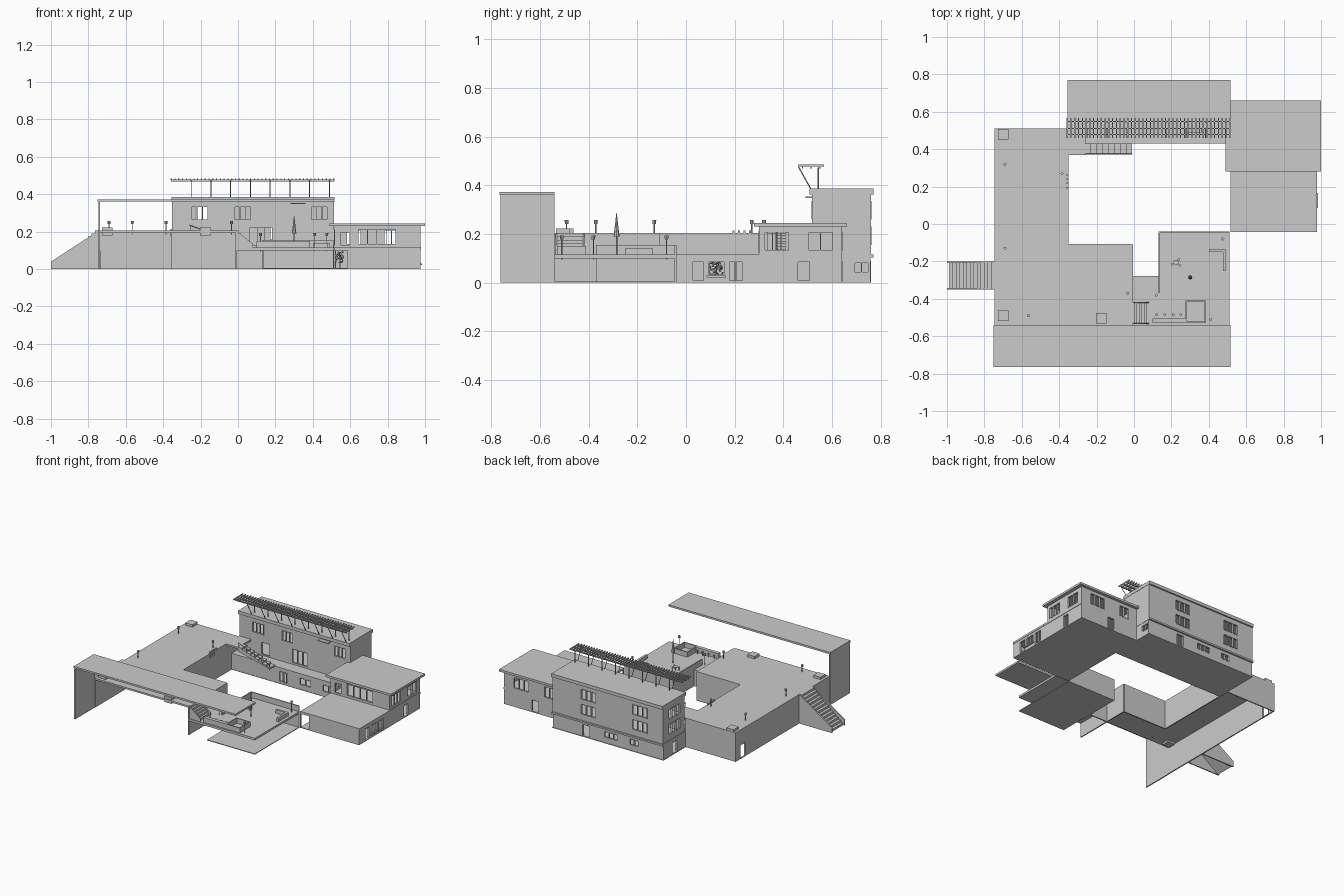
import bpy, bmesh, math, random
from mathutils import Vector, Matrix

random.seed(3)

def finish(name, bm):
    bmesh.ops.recalc_face_normals(bm, faces=bm.faces)
    me = bpy.data.meshes.new(name)
    bm.to_mesh(me)
    bm.free()
    ob = bpy.data.objects.new(name, me)
    bpy.context.collection.objects.link(ob)
    return ob

def add_box(bm, x0, x1, y0, y1, z0, z1):
    m = Matrix.Translation(((x0 + x1) / 2, (y0 + y1) / 2, (z0 + z1) / 2)) @ Matrix.Diagonal((x1 - x0, y1 - y0, z1 - z0, 1))
    bmesh.ops.create_cube(bm, size=1, matrix=m)

def boxes(name, *items):
    bm = bmesh.new()
    for b in items:
        add_box(bm, *b)
    return finish(name, bm)

def add_rod(bm, a, b, r1, r2=None, seg=6):
    a, b = Vector(a), Vector(b)
    d = b - a
    m = Matrix.Translation((a + b) / 2) @ d.to_track_quat('Z', 'Y').to_matrix().to_4x4()
    bmesh.ops.create_cone(bm, cap_ends=True, segments=seg, radius1=r1,
                          radius2=r1 if r2 is None else r2, depth=d.length, matrix=m)

def prism(name, pts, y0, y1):
    """Extrude an x-z profile along y."""
    bm = bmesh.new()
    f = bm.faces.new([bm.verts.new((x, y0, z)) for x, z in pts])
    ext = bmesh.ops.extrude_face_region(bm, geom=[f])
    bmesh.ops.translate(bm, vec=(0, y1 - y0, 0), verts=[v for v in ext['geom'] if isinstance(v, bmesh.types.BMVert)])
    return finish(name, bm)

def stairs(name, xa, za, xb, zb, y0, y1, n, drop):
    """Steps from (xa, za) to (xb, zb) with a sloping underside."""
    dx, dz = (xb - xa) / n, (zb - za) / n
    pts = [(xa, za)]
    for i in range(n):
        pts += [(xa + i * dx, za + (i + 1) * dz), (xa + (i + 1) * dx, za + (i + 1) * dz)]
    prism(name, pts + [(xb, max(zb - drop, 0))], y0, y1)

def wall(name, axis, c, u0, u1, z0, z1, openings=(), t=0.01):
    """Wall in the plane axis=c with framed openings (u0, u1, z0, z1, panes)."""
    us = sorted({u0, u1, *[o[0] for o in openings], *[o[1] for o in openings]})
    zs = sorted({z0, z1, *[o[2] for o in openings], *[o[3] for o in openings]})
    pos = (lambda u, z: (c, u, z)) if axis == 'x' else (lambda u, z: (u, c, z))
    bm = bmesh.new()
    grid = {(u, z): bm.verts.new(pos(u, z)) for u in us for z in zs}
    for ua, ub in zip(us, us[1:]):
        for za, zb in zip(zs, zs[1:]):
            mu, mz = (ua + ub) / 2, (za + zb) / 2
            if not any(o[0] < mu < o[1] and o[2] < mz < o[3] for o in openings):
                bm.faces.new([grid[ua, za], grid[ub, za], grid[ub, zb], grid[ua, zb]])
    bmesh.ops.delete(bm, geom=[v for v in bm.verts if not v.link_faces], context='VERTS')
    mod = finish(name, bm).modifiers.new("thickness", 'SOLIDIFY')
    mod.thickness, mod.offset = t, 0
    bars, f = [], 0.004
    for a, b, lo, hi, n in openings:
        if n:
            bars += [(a, b, lo, lo + f), (a, b, hi - f, hi)]
            bars += [(a + i * (b - a - f) / n, a + i * (b - a - f) / n + f, lo, hi) for i in range(n + 1)]
    if bars:
        h = t * 0.65
        boxes(name + "_frames", *[((c - h, c + h, a, b) if axis == 'x' else (a, b, c - h, c + h)) + (lo, hi)
                                  for a, b, lo, hi in bars])

# Raised deck: L-shaped slab on thin retaining walls, open underneath
D = 0.205
boxes("deck_slab", (-0.745, -0.355, -0.54, 0.51, D - 0.012, D), (-0.355, -0.01, -0.54, -0.11, D - 0.012, D))
wall("deck_left_wall", 'x', -0.741, -0.54, 0.51, 0, D, [(0.40, 0.46, 0, 0.1, 1)], 0.008)
wall("deck_back_wall", 'y', 0.506, -0.745, -0.355, 0, D, t=0.008)
wall("court_left_wall", 'x', -0.355, -0.11, 0.51, 0, D, t=0.008)
wall("court_front_wall", 'y', -0.112, -0.355, -0.01, 0, D, t=0.008)
wall("deck_step_wall", 'x', -0.01, -0.54, -0.11, 0, D, t=0.008)

# Long front canopy carried by an end wall
boxes("front_canopy", (-0.75, 0.515, -0.765, -0.54, 0.36, 0.373))
wall("canopy_end_wall", 'x', -0.743, -0.762, -0.54, 0, 0.36, t=0.008)

# Outer staircase on the left
stairs("left_stair", -0.99, 0.0, -0.745, D, -0.345, -0.205, 13, 0.03)
for y in (-0.35, -0.208):
    prism("left_stair_cheek", [(-1, 0), (-1, 0.04), (-0.745, D), (-0.745, 0)], y, y + 0.008)

# Lower terrace with the open room below it
T = 0.115
boxes("terrace_slab", (-0.01, 0.51, -0.54, -0.28, 0.1, T), (0.135, 0.51, -0.28, -0.04, 0.1, T))
boxes("terrace_room_floor", (0.135, 0.51, -0.54, -0.04, 0, 0.005))
wall("terrace_room_side", 'x', 0.135, -0.37, -0.04, 0, 0.155, t=0.008)
wall("terrace_room_back", 'y', -0.044, 0.135, 0.51, 0, 0.155, t=0.008)
wall("notch_wall", 'y', -0.282, -0.01, 0.135, 0, T, t=0.008)
stairs("terrace_stair", 0.07, T, -0.01, D, -0.53, -0.42, 6, 0.09)
for y in (-0.535, -0.422):
    prism("terrace_stair_cheek", [(-0.01, T), (-0.01, D), (0.08, 0.135), (0.08, T)], y, y + 0.006)

# Main house: ground floor with front terrace, two floors above
boxes("house_floor", (-0.355, 0.515, 0.43, 0.76, 0, 0.005))
boxes("house_terrace_slab", (-0.355, 0.515, 0.43, 0.77, 0.103, T))
wall("house_ground_front", 'y', 0.436, -0.355, 0.51, 0, 0.103,
     [(0.02, 0.08, 0.015, 0.09, 2), (0.18, 0.27, 0.035, 0.085, 2), (0.36, 0.45, 0.035, 0.085, 2)])
wall("house_ground_back", 'y', 0.753, -0.35, 0.51, 0, 0.103,
     [(0.22, 0.28, 0.005, 0.09, 1), (0.0, 0.11, 0.04, 0.085, 3), (-0.16, -0.09, 0.04, 0.085, 2)])
wall("house_ground_left", 'x', -0.348, 0.43, 0.755, 0, 0.103, [(0.6, 0.66, 0.005, 0.09, 1)])
wall("house_ground_right", 'x', 0.508, 0.43, 0.755, 0, 0.103, [(0.69, 0.75, 0.04, 0.085, 2)])
up = (0.26, 0.335, 3)
wall("house_front", 'y', 0.522, -0.352, 0.512, T, 0.365,
     [(-0.25, -0.16, *up), (-0.02, 0.07, *up), (0.39, 0.48, *up),
      (0.06, 0.185, 0.125, 0.225, 3), (-0.18, -0.11, 0.12, 0.21, 1)])
wall("house_back", 'y', 0.755, -0.352, 0.512, T, 0.365,
     [(x, x + 0.12, z, z + 0.075, 3) for x in (-0.23, 0.17) for z in (0.155, 0.26)])
wall("house_left", 'x', -0.347, 0.522, 0.755, T, 0.365, [(0.57, 0.7, z, z + 0.075, 3) for z in (0.155, 0.26)])
wall("house_right", 'x', 0.508, 0.522, 0.755, T, 0.365)
boxes("house_mid_floor", (-0.35, 0.51, 0.525, 0.755, 0.236, 0.244))
boxes("house_roof", (-0.355, 0.515, 0.507, 0.77, 0.363, 0.386))
boxes("window_shade", (0.28, 0.36, 0.49, 0.52, 0.348, 0.354))

# Steps from deck down to the house terrace
boxes("stair_landing", (-0.355, -0.26, 0.37, 0.52, D - 0.012, D))
stairs("court_stair", -0.01, T, -0.26, D, 0.372, 0.43, 8, 0.03)
bm = bmesh.new()
add_rod(bm, (-0.26, 0.373, D + 0.03), (-0.01, 0.373, T + 0.03), 0.003)
for i in range(5):
    x, z = -0.255 + i * 0.06, D - i * 0.0216
    add_rod(bm, (x, 0.373, z - 0.01), (x, 0.373, z + 0.028), 0.002)
finish("court_stair_rail", bm)

# Slatted pergola along the roof edge
boxes("pergola_slats", *[(x, x + 0.006, 0.46, 0.567, 0.477, 0.485)
                         for x in [-0.36 + i * 0.869 / 43 for i in range(44)]])
boxes("pergola_beams", *[(-0.358, 0.515, y, y + 0.006, 0.469, 0.478) for y in (0.475, 0.508, 0.545)])
bm = bmesh.new()
for i in range(8):
    x = -0.25 + i * 0.1055
    add_rod(bm, (x, 0.543, 0.38), (x, 0.543, 0.473), 0.003)
    add_rod(bm, (x, 0.515, 0.38), (x, 0.462, 0.475), 0.0025)
finish("pergola_posts", bm)

# Right building: ground floor with flat roof
boxes("right_floor", (0.515, 0.975, -0.04, 0.64, 0, 0.005))
boxes("right_flat_roof", (0.515, 0.978, -0.042, 0.64, 0.103, 0.117))
wall("right_ground_front", 'y', -0.036, 0.515, 0.975, 0, 0.103, [(0.52, 0.585, 0, 0.1, 0)])
wall("right_ground_side", 'x', 0.97, -0.04, 0.64, 0, 0.103,
     [(0.025, 0.075, 0.005, 0.09, 1), (0.09, 0.16, 0.03, 0.09, 2),
      (0.175, 0.235, 0.005, 0.09, 2), (0.455, 0.51, 0.005, 0.09, 1)])
wall("right_ground_back", 'y', 0.635, 0.515, 0.975, 0, 0.103, [(0.7, 0.76, 0.005, 0.09, 1)])
wall("right_ground_court", 'x', 0.52, 0.2, 0.64, 0, 0.103)
boxes("side_window_sill", (0.968, 0.984, 0.085, 0.165, 0.022, 0.03))

# Right wing: upper floor with overhanging roof
wall("wing_front", 'y', 0.305, 0.52, 0.975, T, 0.23, [(0.545, 0.6, 0.125, 0.2, 1), (0.64, 0.845, 0.13, 0.215, 4)])
wall("wing_side", 'x', 0.97, 0.3, 0.64, T, 0.23, [(0.32, 0.425, 0.13, 0.21, 3), (0.5, 0.605, 0.13, 0.21, 2)])
wall("wing_back", 'y', 0.635, 0.515, 0.975, T, 0.23, [(0.58, 0.66, 0.13, 0.21, 2), (0.78, 0.9, 0.13, 0.21, 3)])
wall("wing_court_side", 'x', 0.52, 0.3, 0.64, T, 0.23, [(0.33, 0.41, 0.13, 0.21, 2)])
boxes("wing_roof", (0.49, 1.0, 0.28, 0.66, 0.23, 0.245))

# Deck planters and rail posts
boxes("planters", *[(x - 0.028, x + 0.028, y - 0.028, y + 0.028, 0.18, 0.222)
                    for x, y in ((-0.7, 0.48), (-0.7, -0.49), (-0.175, -0.505))])
boxes("deck_edge_posts", *[(-0.36, -0.35, y, y + 0.008, 0.175, 0.215) for y in (0.19, 0.213, 0.236, 0.259)])

# Lamp posts on both levels
for x, y, z in ((-0.69, 0.32, D), (-0.69, -0.13, D), (-0.565, -0.49, D), (-0.385, 0.27, D), (-0.035, -0.37, D),
                (0.12, -0.38, T), (0.41, -0.51, T), (0.475, -0.08, T)):
    bm = bmesh.new()
    h = 0.048 if z == D else 0.075
    add_rod(bm, (x, y, z - 0.02), (x, y, z + h - 0.008), 0.0025)
    add_rod(bm, (x, y, z + h - 0.012), (x, y, z + h + 0.004), 0.007, 0.008, 8)
    finish("lamp_post", bm)

# Terrace furniture: closed parasol, counter, hot tub, stools, corner bench, table set
bm = bmesh.new()
add_rod(bm, (0.3, -0.285, T), (0.3, -0.285, 0.21), 0.003)
add_rod(bm, (0.3, -0.285, 0.19), (0.3, -0.285, 0.285), 0.012, 0.001, 8)
finish("closed_parasol", bm)
boxes("counter", (0.1, 0.275, -0.53, -0.505, T, 0.15))
boxes("tub", (0.275, 0.385, -0.53, -0.522, T, 0.15), (0.275, 0.385, -0.418, -0.41, T, 0.15),
      (0.275, 0.283, -0.522, -0.418, T, 0.15), (0.377, 0.385, -0.522, -0.418, T, 0.15))
boxes("corner_bench", (0.4, 0.49, -0.15, -0.135, T, 0.14), (0.475, 0.49, -0.25, -0.15, T, 0.14))
bm = bmesh.new()
for x in (0.12, 0.165, 0.21, 0.25):
    add_rod(bm, (x, -0.485, T), (x, -0.485, 0.137), 0.002)
    add_rod(bm, (x, -0.485, 0.137), (x, -0.485, 0.141), 0.007, seg=10)
for x, y, r in ((0.225, -0.205, 0.014), (0.24, -0.19, 0.007), (0.205, -0.215, 0.007), (0.245, -0.22, 0.007)):
    add_rod(bm, (x, y, T), (x, y, 0.137), 0.002)
    add_rod(bm, (x, y, 0.137), (x, y, 0.141), r, seg=10)
finish("stools_and_table", bm)

# Small tree under the flat roof: trunk, branches and leaf cards
bm = bmesh.new()
c = Vector((0.545, 0.12, 0.06))
add_rod(bm, (c.x, c.y, 0.005), c, 0.004, 0.002)
for i in range(60):
    d = Vector((random.uniform(-1, 1), random.uniform(-1, 1), random.uniform(-0.8, 1)))
    p = c + Vector((d.x * 0.018, d.y * 0.03, d.z * 0.032))
    if i < 8:
        add_rod(bm, c, p, 0.0015, 0.0008, 4)
    bmesh.ops.create_grid(bm, x_segments=1, y_segments=1, size=0.005,
                          matrix=Matrix.Translation(p) @ d.to_track_quat('Z', 'Y').to_matrix().to_4x4())
finish("tree", bm)
